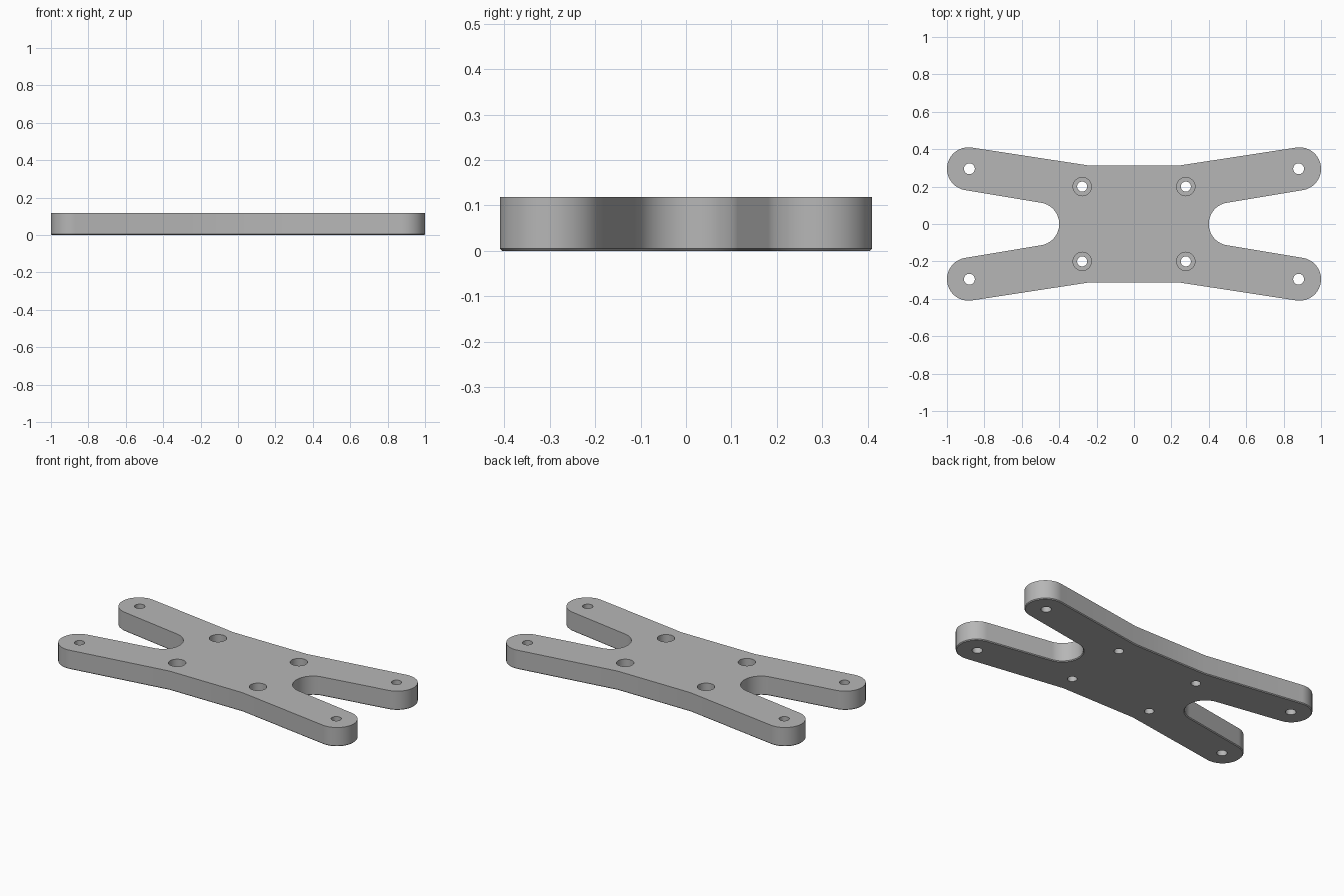
import bpy
import bmesh
from math import sin, cos, pi, asin, atan2, hypot

cube = bpy.data.objects.get("Cube")
if cube:
    bpy.data.objects.remove(cube, do_unlink=True)

HEIGHT = 0.118
RADIUS = 0.115                 # arm tips and side notches
TIP = (0.885, 0.295)
SHOULDER = (0.25, 0.314)
NOTCH_X = 0.515
ARM_HOLE = (0.88, 0.295)
BODY_HOLE = (0.277, 0.2)

grey = bpy.data.materials.new("plain grey")
grey.use_nodes = True
grey.diffuse_color = (0.47, 0.47, 0.47, 1)
grey.node_tree.nodes["Principled BSDF"].inputs["Base Color"].default_value = grey.diffuse_color


def arc(cx, cy, r, start, end, n):
    return [(cx + r * cos(start + (end - start) * i / n),
             cy + r * sin(start + (end - start) * i / n)) for i in range(n + 1)]


def make_object(name, bm):
    bmesh.ops.recalc_face_normals(bm, faces=bm.faces[:])
    mesh = bpy.data.meshes.new(name)
    bm.to_mesh(mesh)
    bm.free()
    mesh.materials.append(grey)
    obj = bpy.data.objects.new(name, mesh)
    bpy.context.collection.objects.link(obj)
    return obj


def plate_outline():
    # Tangent directions of the outer and inner arm edges
    dx, dy = TIP[0] - SHOULDER[0], TIP[1] - SHOULDER[1]
    outer = atan2(dy, dx) + asin(RADIUS / hypot(dx, dy))
    dx, dy = TIP[0] - NOTCH_X, TIP[1]
    inner = atan2(dy, dx) - asin(2 * RADIUS / hypot(dx, dy))
    # One quarter: notch middle, inner edge, rounded tip, shoulder
    quarter = arc(NOTCH_X, 0, RADIUS, pi, inner + pi / 2, 20)
    quarter += arc(*TIP, RADIUS, inner - pi / 2, outer + pi / 2, 40)
    quarter.append(SHOULDER)
    # Mirror to the other three quarters
    half = quarter + [(-x, y) for x, y in reversed(quarter)]
    return half + [(x, -y) for x, y in reversed(half[1:-1])]


def make_plate():
    bm = bmesh.new()
    base = bm.faces.new([bm.verts.new((x, y, 0)) for x, y in plate_outline()])
    rise = bmesh.ops.extrude_face_region(bm, geom=[base], use_keep_orig=True)
    top = [v for v in rise["geom"] if isinstance(v, bmesh.types.BMVert)]
    bmesh.ops.translate(bm, verts=top, vec=(0, 0, HEIGHT))
    bmesh.ops.recalc_face_normals(bm, faces=bm.faces[:])
    # Fine chamfer around the underside
    rim = [e for e in bm.edges if all(v.co.z < 0.001 for v in e.verts)]
    bmesh.ops.bevel(bm, geom=rim, offset=0.005, segments=1, affect="EDGES")
    return make_object("mounting_plate", bm)


def add_cutter(bm, x, y, steps, n=32):
    # Stack of rings given as (radius, height), capped at both ends
    rings = [[bm.verts.new((px, py, z)) for px, py in arc(x, y, r, 0, 2 * pi, n)[:-1]]
             for r, z in steps]
    bm.faces.new(rings[0])
    bm.faces.new(rings[-1])
    for low, high in zip(rings, rings[1:]):
        for i in range(n):
            j = (i + 1) % n
            bm.faces.new((low[i], low[j], high[j], high[i]))


plate = make_plate()

# Plain holes in the arms, counterbored holes in the body
bm = bmesh.new()
for sx in (-1, 1):
    for sy in (-1, 1):
        add_cutter(bm, sx * ARM_HOLE[0], sy * ARM_HOLE[1],
                   [(0.029, -0.05), (0.029, 0.2)])
        add_cutter(bm, sx * BODY_HOLE[0], sy * BODY_HOLE[1],
                   [(0.027, -0.05), (0.027, 0.05), (0.049, 0.05), (0.049, 0.2)])
cutter = make_object("hole_cutter", bm)
cutter.hide_render = True

cut = plate.modifiers.new("holes", "BOOLEAN")
cut.operation = "DIFFERENCE"
cut.solver = "EXACT"
cut.object = cutter

for other in bpy.context.selected_objects:
    other.select_set(False)
plate.select_set(True)
bpy.context.view_layer.objects.active = plate
bpy.ops.object.modifier_apply(modifier=cut.name)
bpy.data.objects.remove(cutter, do_unlink=True)
bpy.ops.object.shade_smooth_by_angle(angle=pi / 6)
